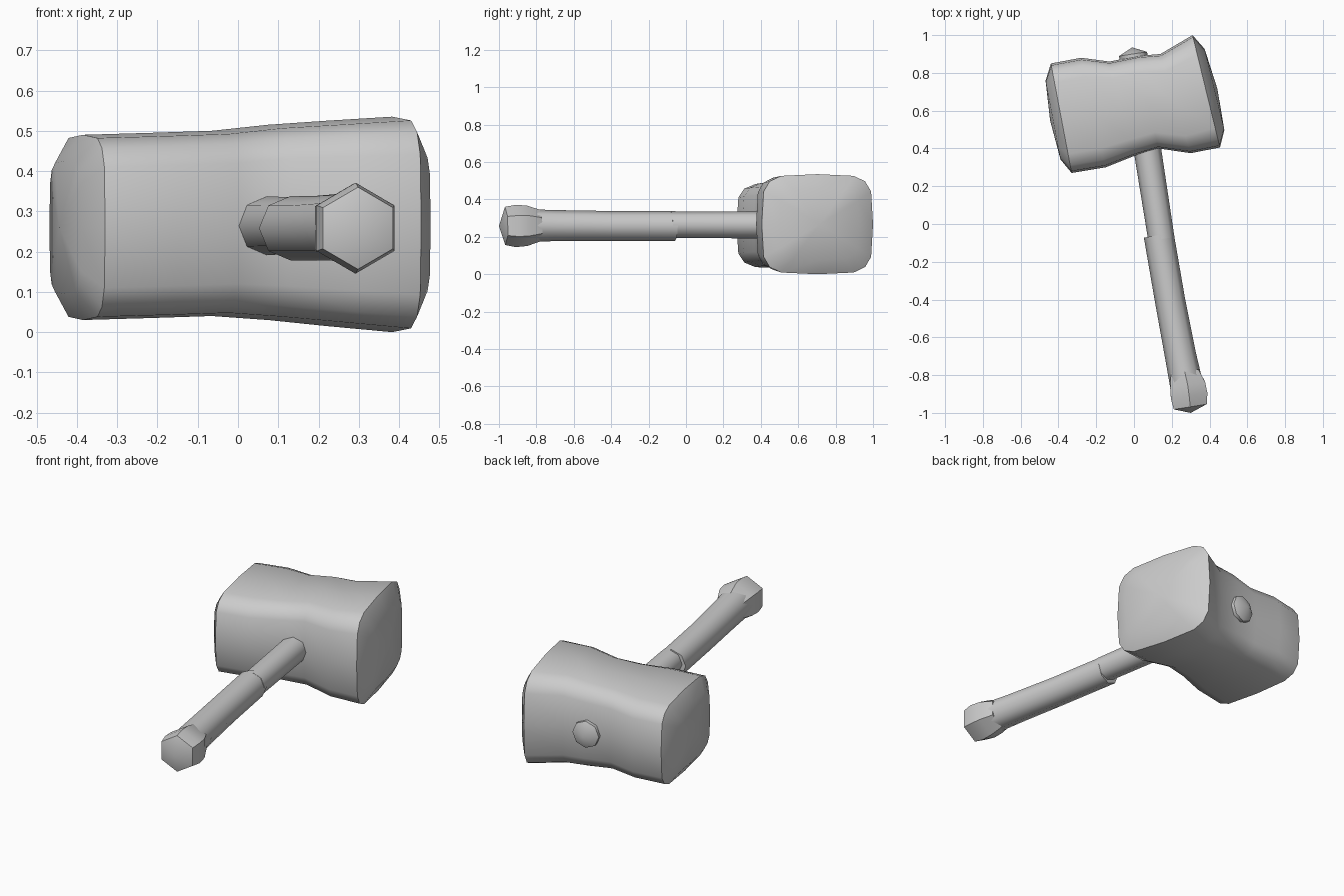
import bpy, bmesh, math
from mathutils import Vector

if "Cube" in bpy.data.objects:
    bpy.data.objects.remove(bpy.data.objects["Cube"])

grey = bpy.data.materials.new("plain grey")
grey.diffuse_color = (0.6, 0.6, 0.6, 1)
grey.use_nodes = True
grey.node_tree.nodes["Principled BSDF"].inputs["Base Color"].default_value = grey.diffuse_color


def loft(name, rings, start_tip=None, end_tip=None, angle=40):
    """Skin a list of point rings; close ends flat or to a tip point."""
    bm = bmesh.new()
    loops = [[bm.verts.new(p) for p in ring] for ring in rings]
    n = len(loops[0])
    for a, b in zip(loops, loops[1:]):
        for i in range(n):
            j = (i + 1) % n
            bm.faces.new((a[i], a[j], b[j], b[i]))
    for loop, tip in ((loops[0], start_tip), (loops[-1], end_tip)):
        if tip is None:
            bm.faces.new(loop)
        else:
            t = bm.verts.new(tip)
            for i in range(n):
                bm.faces.new((loop[i], loop[(i + 1) % n], t))
    bmesh.ops.recalc_face_normals(bm, faces=bm.faces[:])
    mesh = bpy.data.meshes.new(name)
    bm.to_mesh(mesh)
    bm.free()
    mesh.materials.append(grey)
    ob = bpy.data.objects.new(name, mesh)
    bpy.context.collection.objects.link(ob)
    bpy.ops.object.select_all(action='DESELECT')
    ob.select_set(True)
    bpy.context.view_layer.objects.active = ob
    bpy.ops.object.shade_smooth_by_angle(angle=math.radians(angle))
    return ob


def rounded_square(front, back, z0, z1, n=16, power=4.5):
    """Upright rounded-square section between a front and a back point."""
    f, b = Vector((*front, 0)), Vector((*back, 0))
    mid, half = (f + b) / 2, (b - f) / 2
    ring = []
    for i in range(n):
        t = math.tau * i / n
        c, s = (math.copysign(abs(k) ** (2 / power), k) for k in (math.cos(t), math.sin(t)))
        ring.append(mid + half * c + Vector((0, 0, (z0 + z1) / 2 + (z1 - z0) / 2 * s)))
    return ring


def bulge(ring, scale, offset):
    """Shrunken copy of an end ring pushed out along the head axis."""
    c = sum(ring, Vector()) / len(ring)
    axis = Vector((0.97, 0.22, 0)) * offset
    return [c + (p - c) * scale + axis for p in ring], c + axis * 1.35


# Head: waisted mallet block, slightly skewed, with domed striking faces
sections = [((-.33, .27), (-.44, .85), .03, .49),
            ((-.15, .30), (-.28, .88), .035, .495),
            ((.00, .36), (-.13, .86), .04, .50),
            ((.13, .40), (.02, .89), .03, .515),
            ((.30, .375), (.14, .90), .015, .525),
            ((.455, .405), (.31, 1.0), .0, .535)]
rings = [rounded_square(*s) for s in sections]
left, left_tip = bulge(rings[0], .72, -.045)
right, right_tip = bulge(rings[-1], .72, .045)
loft("hammer_head", [left] + rings + [right], left_tip, right_tip, 38)


def rod(name, stations, sides, tips=(None, None)):
    """Polygonal rod through (x, y, z, radius) stations, square to its axis."""
    pts = [Vector(s[:3]) for s in stations]
    d = (pts[-1] - pts[0]).normalized()
    u = d.cross(Vector((0, 0, 1))).normalized()
    v = u.cross(d)
    rings = []
    for p, s in zip(pts, stations):
        rings.append([p + s[3] * (u * math.sin(math.tau * i / sides)
                                  + v * math.cos(math.tau * i / sides)) for i in range(sides)])
    return loft(name, rings, *tips, 50)


# Shaft runs right through the head and shows as a small plug at the back
rod("shaft", [(.145, -.08, .265, .07), (.07, .40, .264, .073),
              (-.005, .90, .262, .075)], 8, (None, (-.01, .935, .262)))

# Thicker grip on the lower half
rod("grip", [(.131, -.058, .258, .08), (.19, -.40, .258, .08),
             (.247, -.70, .26, .083), (.28, -.86, .26, .088)], 8)

# Six-sided pommel at the butt end
rod("pommel", [(.268, -.78, .26, .085), (.284, -.85, .259, .108),
               (.292, -.91, .258, .113), (.298, -.967, .258, .102)], 6,
    (None, (.30, -1.0, .258)))
